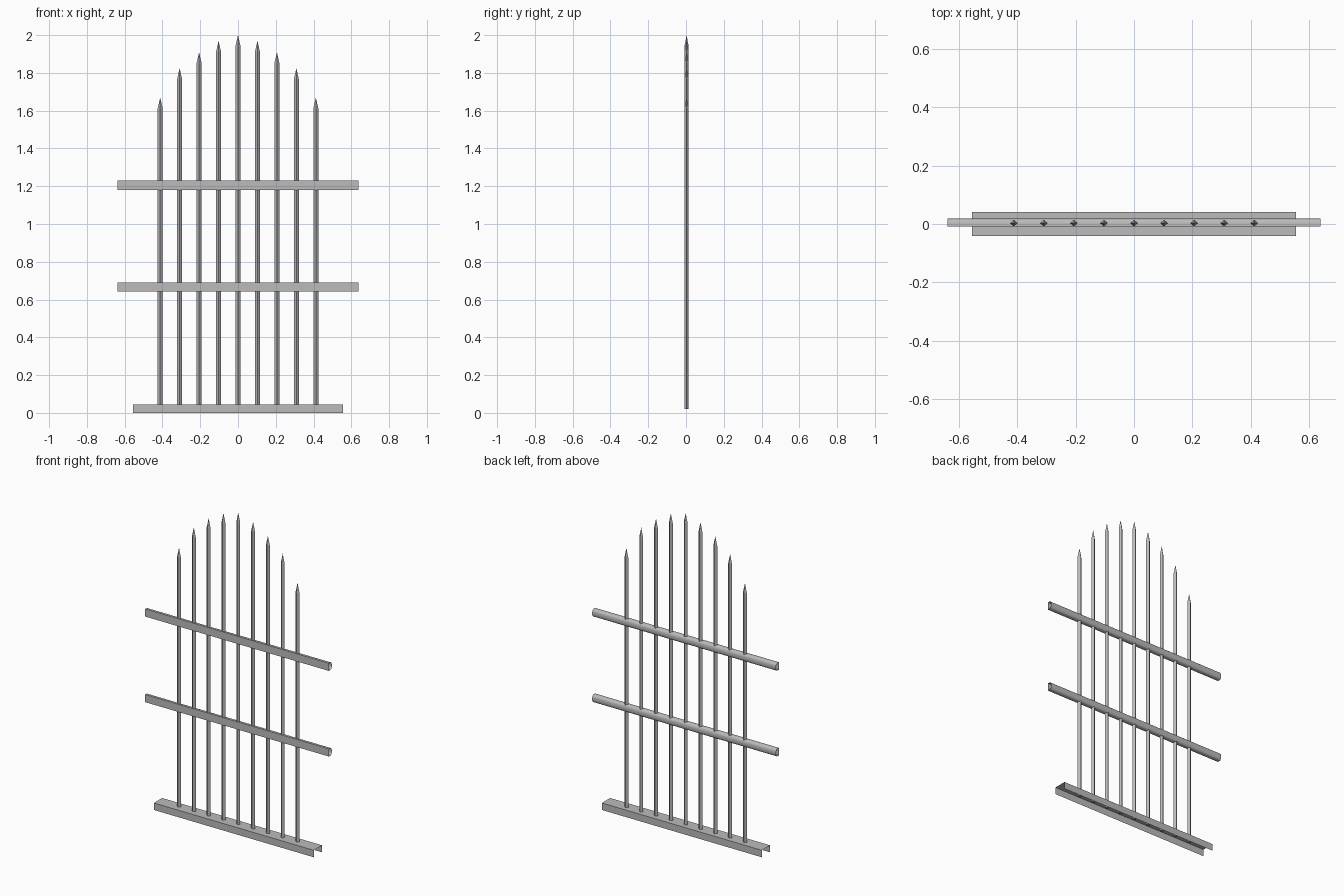
import bpy, bmesh, math

cube = bpy.data.objects.get("Cube")
if cube:
    bpy.data.objects.remove(cube, do_unlink=True)

grey = bpy.data.materials.new("iron_grey")
grey.use_nodes = True
colour = (0.5, 0.5, 0.5, 1)
grey.diffuse_color = colour
grey.node_tree.nodes["Principled BSDF"].inputs["Base Color"].default_value = colour


def finish(name, bm):
    mesh = bpy.data.meshes.new(name)
    bm.to_mesh(mesh)
    bm.free()
    mesh.materials.append(grey)
    obj = bpy.data.objects.new(name, mesh)
    bpy.context.collection.objects.link(obj)
    return obj


def sheet(name, profile, half_length, closed):
    """Sweep a (y, z) profile along x as an open-ended sheet."""
    bm = bmesh.new()
    ends = [[bm.verts.new((x, y, z)) for y, z in profile]
            for x in (-half_length, half_length)]
    count = len(profile)
    for i in range(count if closed else count - 1):
        j = (i + 1) % count
        bm.faces.new((ends[0][i], ends[0][j], ends[1][j], ends[1][i]))
    return finish(name, bm)


# Base channel, open underneath
sheet("base_channel", [(-0.041, 0), (-0.041, 0.044), (0.041, 0.044), (0.041, 0)],
      0.556, False)


# Hollow rails: flat front, rounded back
def rail(name, z):
    profile = [(-0.009, z - 0.024), (-0.009, z + 0.024)]
    steps = 12
    for i in range(steps + 1):
        a = math.pi / 2 - math.pi * i / steps
        y = 0.001 + 0.018 * abs(math.cos(a)) ** 0.8
        profile.append((y, z + math.copysign(0.024 * abs(math.sin(a)) ** 0.8, a)))
    obj = sheet(name, profile, 0.639, True)
    bpy.ops.object.select_all(action="DESELECT")
    obj.select_set(True)
    bpy.context.view_layer.objects.active = obj
    bpy.ops.object.shade_smooth_by_angle(angle=math.radians(40))


rail("lower_rail", 0.667)
rail("upper_rail", 1.205)


# Diamond-section pickets with pointed tips, rising to the middle
def picket(name, x, top):
    bm = bmesh.new()
    rings = []
    for z in (0.02, top - 0.06):
        rings.append([bm.verts.new((x + 0.0135 * math.cos(k * math.pi / 2),
                                    0.003 + 0.0115 * math.sin(k * math.pi / 2), z))
                      for k in range(4)])
    tip = bm.verts.new((x, 0.003, top))
    low, high = rings
    for k in range(4):
        n = (k + 1) % 4
        bm.faces.new((low[k], low[n], high[n], high[k]))
        bm.faces.new((high[k], high[n], tip))
    bm.faces.new(low[::-1])
    finish(name, bm)


tops = [2.0, 1.97, 1.91, 1.825, 1.67]
for i in range(-4, 5):
    picket(f"picket_{i + 5}", i * 0.103, tops[abs(i)])
